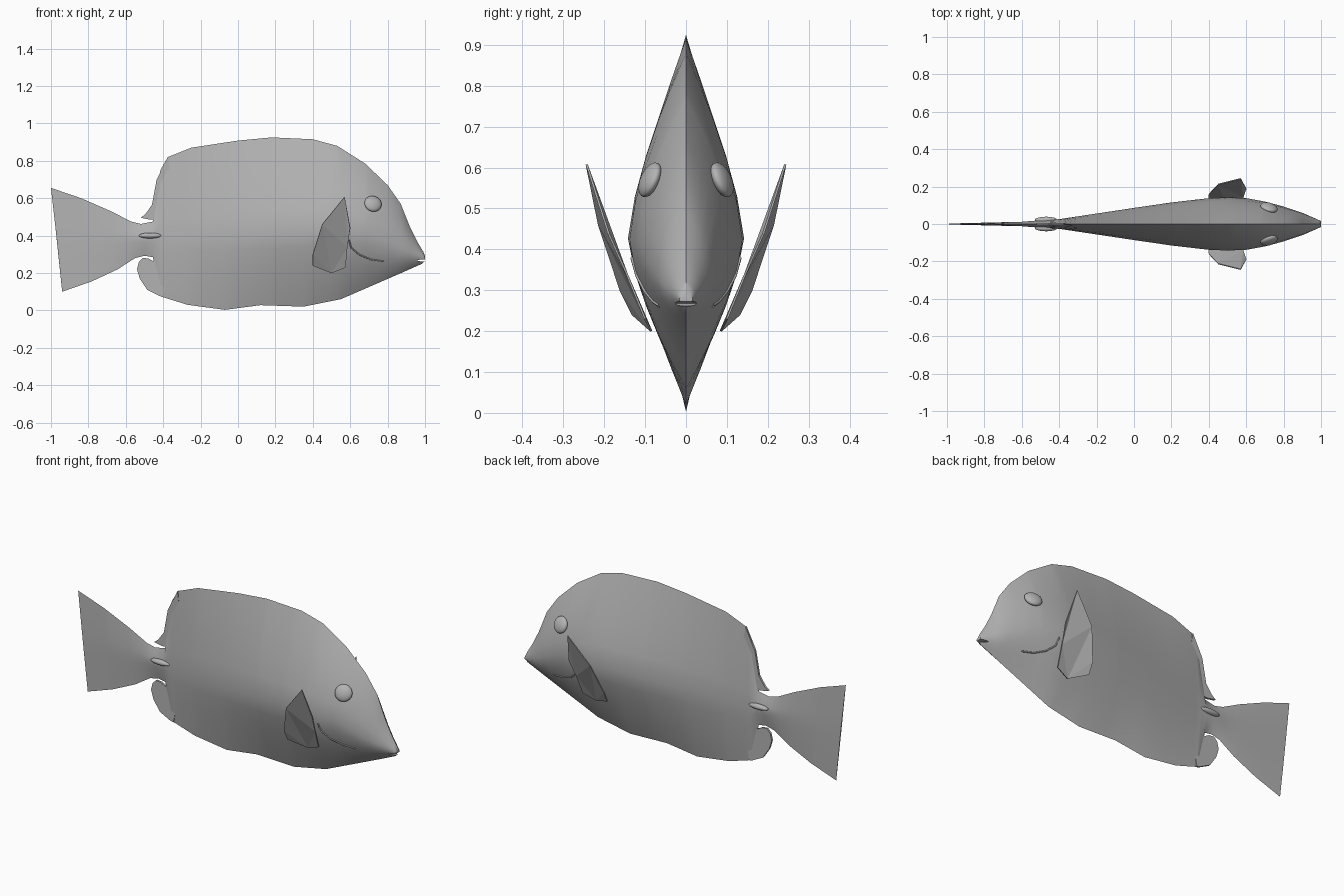
import bpy, bmesh, math
from mathutils import Vector

cube = bpy.data.objects.get("Cube")
if cube:
    bpy.data.objects.remove(cube, do_unlink=True)

# One plain grey for the whole fish
grey = bpy.data.materials.new("plain_grey")
grey.use_nodes = True
COLOUR = (0.45, 0.45, 0.45, 1)
grey.diffuse_color = COLOUR
grey.node_tree.nodes["Principled BSDF"].inputs["Base Color"].default_value = COLOUR

# Side outline, width, widest height and cross-section roundness along the length
TOP = [(-.97, .655), (-.82, .6), (-.67, .53), (-.57, .475), (-.52, .462), (-.455, .475),
       (-.415, .75), (-.375, .82), (-.25, .87), (0, .908), (.18, .925), (.4, .915), (.53, .88),
       (.68, .785), (.8, .67), (.87, .57), (.92, .445), (.96, .365), (.99, .315), (1, .29)]
BOTTOM = [(-.97, .1), (-.8, .155), (-.65, .22), (-.55, .28), (-.5, .292), (-.455, .285),
          (-.415, .075), (-.27, .03), (-.07, .003), (.12, .028), (.35, .02), (.55, .06),
          (.7, .125), (.9, .212), (.985, .25), (1, .264)]
WIDTH = [(-.97, .003), (-.6, .012), (-.5, .02), (-.4, .026), (-.2, .056), (0, .086), (.2, .115),
         (.4, .138), (.5, .142), (.6, .138), (.7, .12), (.8, .093), (.9, .06), (.95, .038), (1, .016)]
MIDDLE = [(-.97, .39), (-.4, .39), (.4, .43), (.7, .42), (.9, .32), (1, .278)]
ROUND = [(-.97, 1.3), (.4, 1.3), (.75, 1.7), (1, 2)]


def at(table, x):
    """Linear lookup in a profile."""
    for (x0, v0), (x1, v1) in zip(table, table[1:]):
        if x <= x1:
            return v0 + (v1 - v0) * (x - x0) / (x1 - x0)
    return table[-1][1]


def half_width(x, s):
    """Half thickness at signed relative height s."""
    return at(WIDTH, x) * max(0, 1 - abs(s) ** at(ROUND, x))


def side_y(x, z):
    mid = at(MIDDLE, x)
    end = at(TOP if z > mid else BOTTOM, x)
    return half_width(x, (z - mid) / (end - mid))


def finish(name, bm, smooth=True):
    bmesh.ops.recalc_face_normals(bm, faces=bm.faces)
    mesh = bpy.data.meshes.new(name)
    bm.to_mesh(mesh)
    bm.free()
    obj = bpy.data.objects.new(name, mesh)
    bpy.context.collection.objects.link(obj)
    mesh.materials.append(grey)
    if smooth:
        shade(obj)
    return obj


def activate(obj):
    bpy.ops.object.select_all(action='DESELECT')
    obj.select_set(True)
    bpy.context.view_layer.objects.active = obj


def shade(obj):
    activate(obj)
    bpy.ops.object.shade_smooth_by_angle(angle=math.radians(40))


def ellipsoid(name, centre, size, rotation=(0, 0, 0)):
    bm = bmesh.new()
    bmesh.ops.create_uvsphere(bm, u_segments=24, v_segments=14, radius=1)
    obj = finish(name, bm)
    obj.location, obj.scale, obj.rotation_euler = centre, size, rotation
    return obj


def plate(name, points, thickness):
    """Thin fin from an outline of 3D points."""
    bm = bmesh.new()
    face = bm.faces.new([bm.verts.new(p) for p in points])
    bmesh.ops.triangulate(bm, faces=[face])
    obj = finish(name, bm, False)
    mod = obj.modifiers.new("thickness", 'SOLIDIFY')
    mod.thickness, mod.offset = thickness, 0
    return obj


# Body and tail fin, lofted from lens-shaped sections
HALF = 14
stations = sorted({x for table in (TOP, BOTTOM, WIDTH) for x, _ in table})
bm = bmesh.new()
rings = []
for x in stations:
    top, low, mid = at(TOP, x), at(BOTTOM, x), at(MIDDLE, x)
    skew = max(0, (-.55 - x) / .42) * .03
    ring = []
    for k in range(2 * HALF):
        s = math.cos(math.pi * k / HALF)
        side = 1 if k < HALF else -1
        z = mid + s * (top - mid if s > 0 else mid - low)
        ring.append(bm.verts.new((x - skew * s, side * half_width(x, s), z)))
    rings.append(ring)
for a, b in zip(rings, rings[1:]):
    for k in range(2 * HALF):
        n = (k + 1) % (2 * HALF)
        bm.faces.new((a[k], a[n], b[n], b[k]))
bm.faces.new(rings[0])
bm.faces.new(rings[-1])
body = finish("body_and_tail", bm, False)

# Mouth slit
cutter = ellipsoid("mouth_cutter", (1.01, 0, .267), (.055, .08, .006))
cutter.hide_render = True
cut = body.modifiers.new("mouth", 'BOOLEAN')
cut.operation, cut.object, cut.solver = 'DIFFERENCE', cutter, 'EXACT'
activate(body)
bpy.ops.object.modifier_apply(modifier=cut.name)
bpy.data.objects.remove(cutter, do_unlink=True)
shade(body)

# Rear lobes of the dorsal and anal fins
DORSAL = [(-.52, .495), (-.495, .515), (-.46, .565), (-.435, .7), (-.375, .82), (-.34, .6),
          (-.42, .49), (-.47, .485)]
ANAL = [(-.4, .072), (-.42, .077), (-.485, .11), (-.525, .17), (-.54, .22), (-.53, .26),
        (-.51, .28), (-.48, .278), (-.45, .262), (-.42, .28), (-.36, .27)]
for name, outline in (("dorsal_fin_lobe", DORSAL), ("anal_fin_lobe", ANAL)):
    plate(name, [(x, 0, z) for x, z in outline], .012)

# Paired parts: fins, eyes, tail spines and gill edges
PECTORAL = [(.57, .243, .608), (.6, .19, .44), (.585, .145, .34), (.575, .1, .23), (.5, .085, .2),
            (.4, .13, .24), (.4, .16, .3), (.45, .213, .46)]
GILL = [(.592, .38), (.605, .335), (.65, .297), (.71, .272), (.78, .262)]
for side, label in ((1, "left"), (-1, "right")):
    plate(label + "_pectoral_fin", [(x, side * y, z) for x, y, z in PECTORAL], .005)
    ellipsoid(label + "_eye", (.722, side * .088, .57), (.047, .021, .045),
              (side * .4, 0, -side * .3))
    ellipsoid(label + "_tail_spine", (-.47, side * .022, .4), (.06, .017, .015))
    curve = bpy.data.curves.new(label + "_gill_edge", 'CURVE')
    curve.dimensions = '3D'
    curve.bevel_depth, curve.bevel_resolution = .004, 2
    line = curve.splines.new('POLY')
    line.points.add(len(GILL) - 1)
    for point, (x, z) in zip(line.points, GILL):
        point.co = (x, side * side_y(x, z), z, 1)
    curve.materials.append(grey)
    bpy.context.collection.objects.link(bpy.data.objects.new(label + "_gill_edge", curve))
